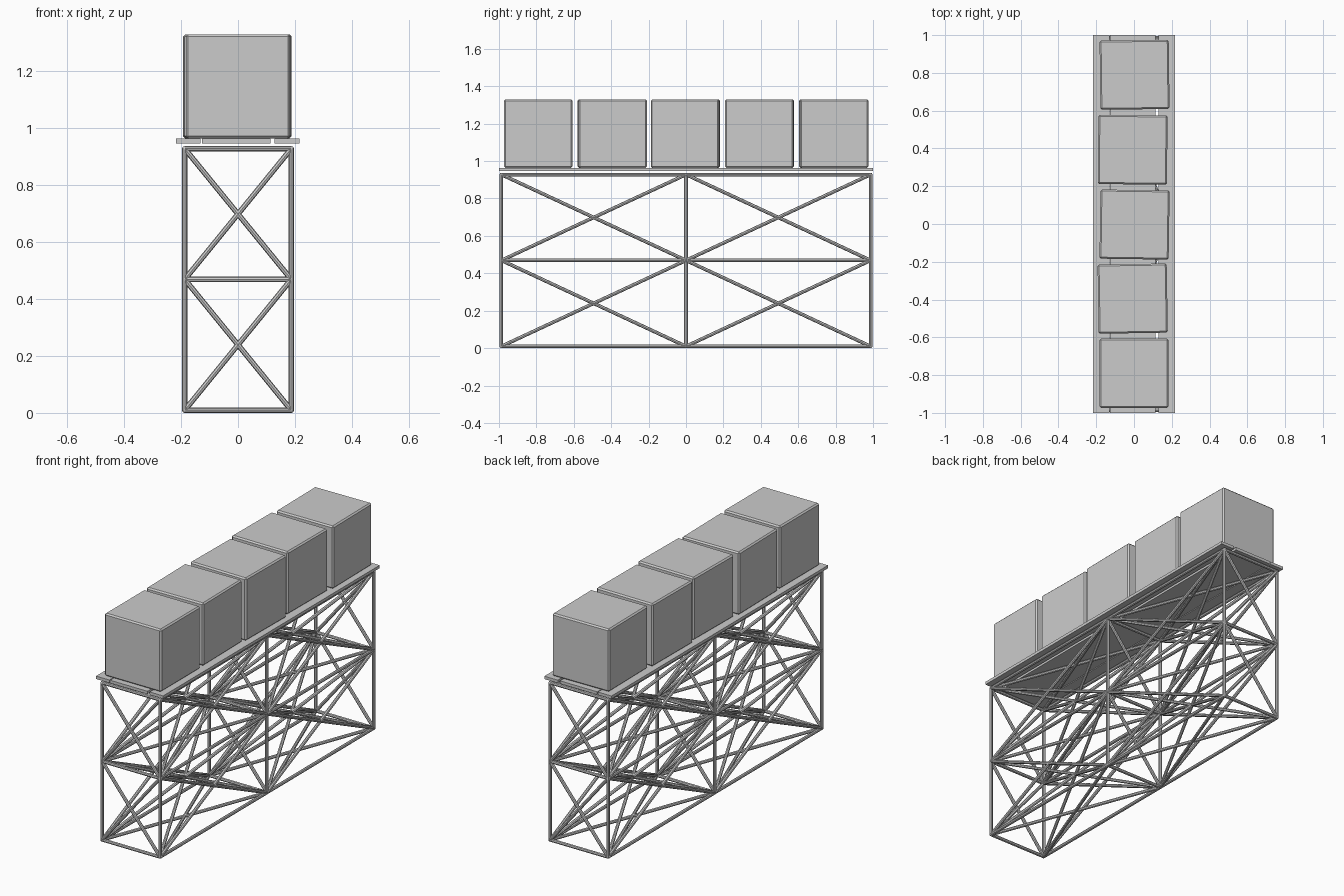
import bpy, bmesh
from math import radians
from mathutils import Vector, Matrix
from itertools import combinations, product

if "Cube" in bpy.data.objects:
    bpy.data.objects.remove(bpy.data.objects["Cube"])

R = 0.0095                      # tube radius
XS = (-0.187, 0.187)
YS = (-0.987, 0.0, 0.987)
ZS = (R, 0.469, 0.928)


def finish(name, bm):
    mesh = bpy.data.meshes.new(name)
    bm.to_mesh(mesh)
    bm.free()
    obj = bpy.data.objects.new(name, mesh)
    bpy.context.collection.objects.link(obj)
    return obj


def add_tube(bm, a, b):
    a, b = Vector(a), Vector(b)
    d = b - a
    rot = d.to_track_quat('Z', 'Y').to_matrix().to_4x4()
    bmesh.ops.create_cone(bm, cap_ends=True, segments=8, radius1=R, radius2=R,
                          depth=d.length, matrix=Matrix.Translation((a + b) / 2) @ rot)


def box(name, centre, size, angle=0.0, bevel=0.0):
    bm = bmesh.new()
    bmesh.ops.create_cube(bm, size=1)
    bmesh.ops.scale(bm, vec=size, verts=bm.verts)
    if bevel:
        bmesh.ops.bevel(bm, geom=bm.edges[:], offset=bevel, segments=1,
                        affect='EDGES', profile=0.5)
    obj = finish(name, bm)
    obj.location = centre
    obj.rotation_euler.z = radians(angle)
    return obj


# Truss: each cell has every edge, face diagonal and body diagonal
members = set()
for j, k in product(range(2), range(2)):
    corners = list(product(XS, YS[j:j + 2], ZS[k:k + 2]))
    for a, b in combinations(corners, 2):
        members.add(tuple(sorted((a, b))))
bm = bmesh.new()
for a, b in sorted(members):
    add_tube(bm, a, b)
finish("truss_tubes", bm)

# Rounded joints where the tubes meet
bm = bmesh.new()
for p in product(XS, YS, ZS):
    bmesh.ops.create_uvsphere(bm, u_segments=8, v_segments=6, radius=R,
                              matrix=Matrix.Translation(p))
finish("truss_joints", bm)

# Deck planks
for i, (x0, x1) in enumerate(((-0.218, -0.131), (-0.126, 0.115), (0.129, 0.216))):
    box(f"deck_plank_{i + 1}", ((x0 + x1) / 2, 0, 0.955), (x1 - x0, 2.0, 0.017))

# Row of crates, each slightly shifted and turned
crates = ((0.0, -0.79, 0.0), (-0.007, -0.395, 0.9), (0.003, -0.003, -0.8),
          (-0.007, 0.393, -0.5), (0.003, 0.79, 0.7))
for i, (x, y, angle) in enumerate(crates):
    box(f"crate_{i + 1}", (x, y, 1.147), (0.366, 0.366, 0.366), angle, 0.008)
